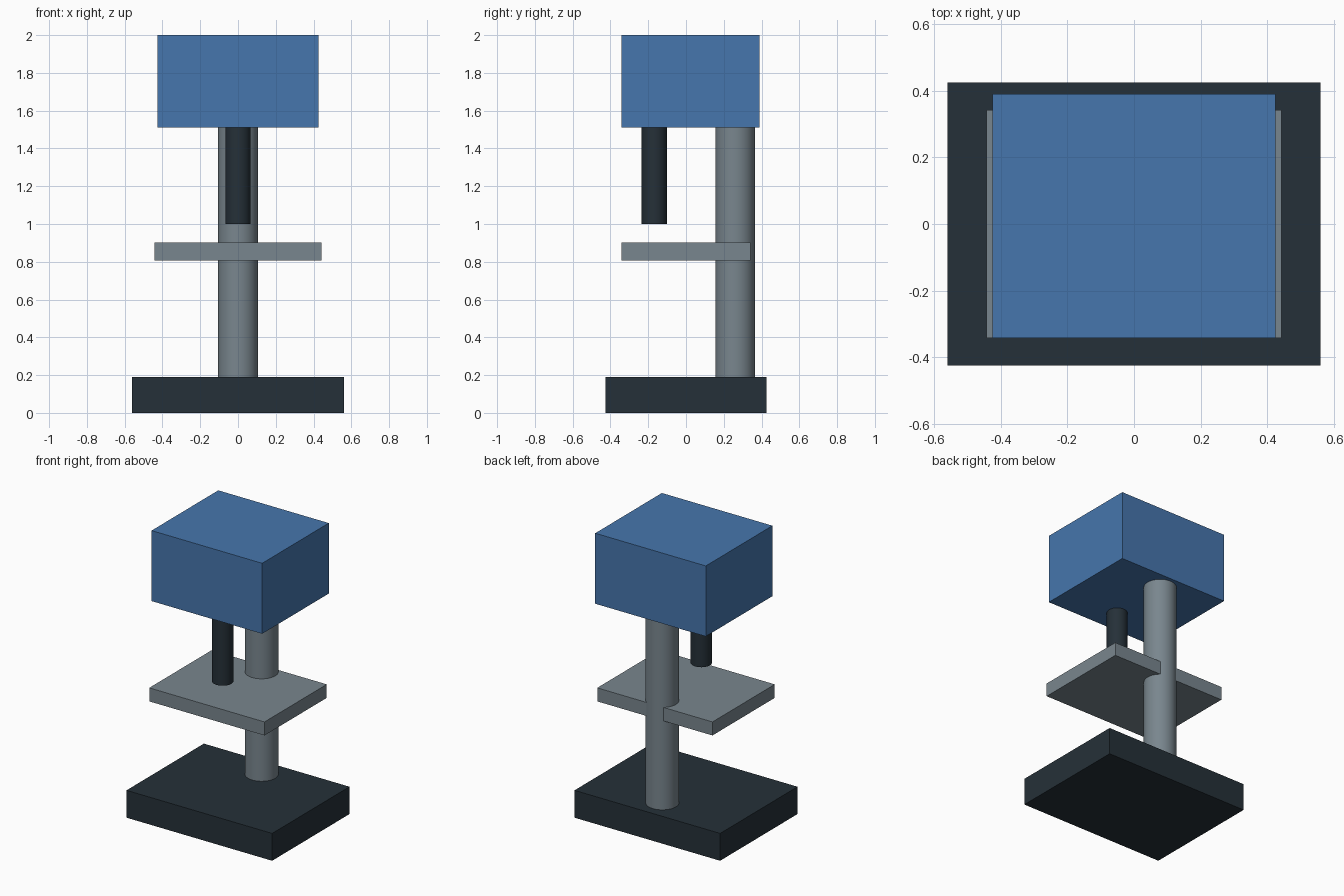
import bpy, math

if "Cube" in bpy.data.objects:
    bpy.data.objects.remove(bpy.data.objects["Cube"])


def material(name, rgb):
    # sRGB 0-255 to linear
    lin = [((c / 255 + 0.055) / 1.055) ** 2.4 for c in rgb]
    m = bpy.data.materials.new(name)
    m.diffuse_color = (*lin, 1)
    m.use_nodes = True
    m.node_tree.nodes["Principled BSDF"].inputs["Base Color"].default_value = m.diffuse_color
    return m


blue = material("blue_paint", (70, 118, 173))
grey = material("grey_metal", (121, 134, 142))
dark = material("dark_metal", (37, 48, 56))


def box(name, x, y, z, mat):
    bpy.ops.mesh.primitive_cube_add(
        size=1, location=(sum(x) / 2, sum(y) / 2, sum(z) / 2))
    ob = bpy.context.object
    ob.name = name
    ob.scale = (x[1] - x[0], y[1] - y[0], z[1] - z[0])
    bpy.ops.object.transform_apply(location=False, rotation=False, scale=True)
    ob.data.materials.append(mat)


def rod(name, y, r, z, mat):
    bpy.ops.mesh.primitive_cylinder_add(
        vertices=48, radius=r, depth=z[1] - z[0], location=(0, y, sum(z) / 2))
    ob = bpy.context.object
    ob.name = name
    ob.data.materials.append(mat)
    bpy.ops.object.shade_smooth_by_angle(angle=math.radians(40))


# Heavy foot
box("base", (-0.56, 0.56), (-0.425, 0.425), (0, 0.19), dark)
# Upright post at the back
rod("column", 0.26, 0.105, (0.19, 1.51), grey)
# Work table, clasping the post
box("table", (-0.443, 0.443), (-0.342, 0.342), (0.808, 0.902), grey)
# Motor housing
box("head", (-0.425, 0.425), (-0.342, 0.39), (1.51, 2.0), blue)
# Spindle hanging below the housing
rod("spindle", -0.168, 0.067, (1.0, 1.51), dark)
